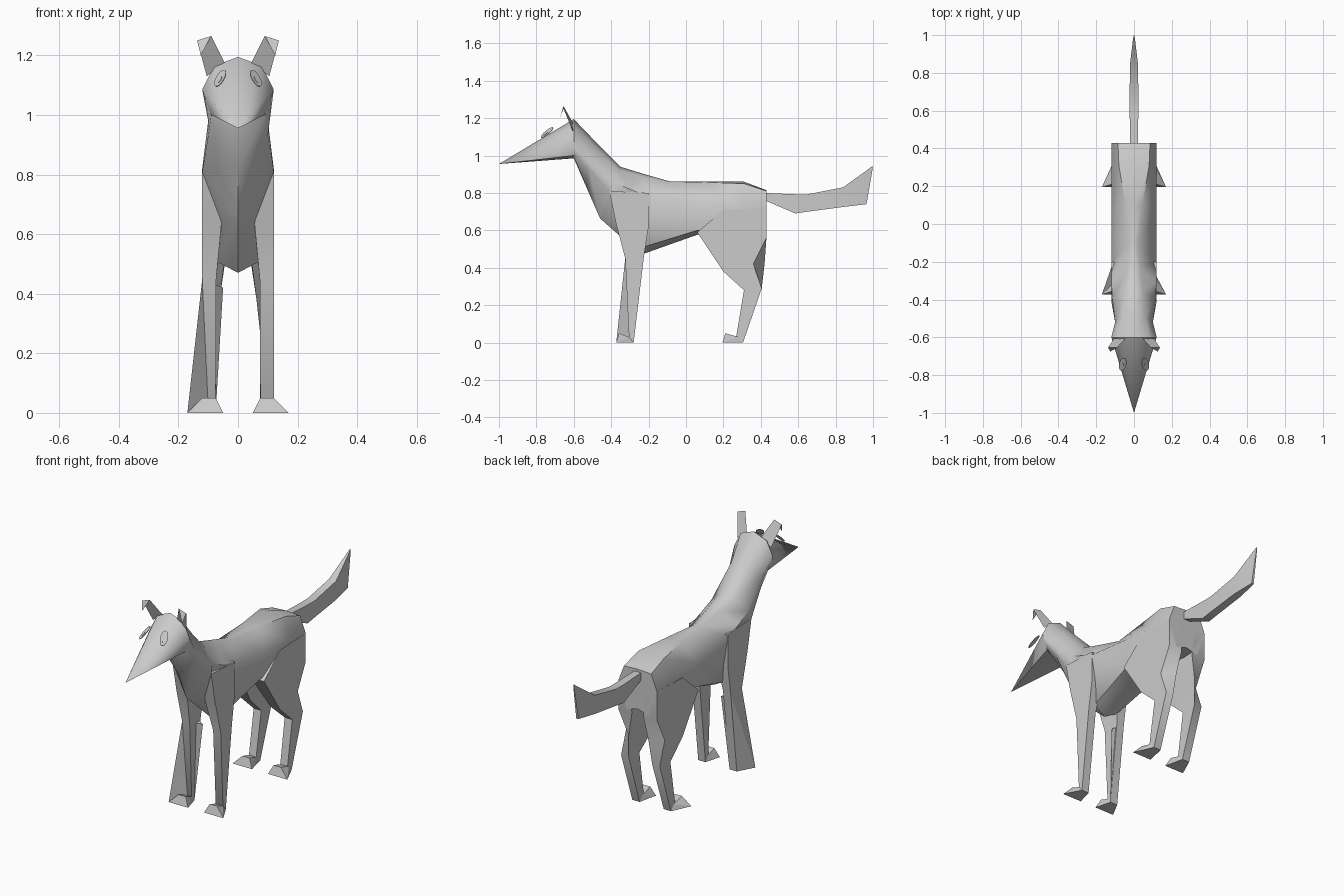
import bpy, bmesh, math
from mathutils import Vector

if "Cube" in bpy.data.objects:
    bpy.data.objects.remove(bpy.data.objects["Cube"])

grey = bpy.data.materials.new("grey coat")
grey.use_nodes = True
COAT = (0.6, 0.6, 0.6, 1)
grey.diffuse_color = COAT
grey.node_tree.nodes["Principled BSDF"].inputs["Base Color"].default_value = COAT


def finish(name, bm, mirror=True, angle=35):
    """Turn a bmesh into a named object, optionally mirrored across x."""
    bmesh.ops.recalc_face_normals(bm, faces=bm.faces)
    mesh = bpy.data.meshes.new(name)
    bm.to_mesh(mesh)
    bm.free()
    mesh.materials.append(grey)
    ob = bpy.data.objects.new(name, mesh)
    bpy.context.collection.objects.link(ob)
    bpy.ops.object.select_all(action='DESELECT')
    ob.select_set(True)
    bpy.context.view_layer.objects.active = ob
    bpy.ops.object.shade_smooth_by_angle(angle=math.radians(angle))
    if mirror:
        ob.modifiers.new("mirror", 'MIRROR').use_clip = True
    return ob


def loft(name, rings, mirror=True, angle=35):
    """Skin closed rings of equal point count and cap both ends."""
    bm = bmesh.new()
    loops = [[bm.verts.new(p) for p in ring] for ring in rings]
    n = len(loops[0])
    for a, b in zip(loops, loops[1:]):
        for i in range(n):
            j = (i + 1) % n
            bm.faces.new((a[i], a[j], b[j], b[i]))
    bm.faces.new(loops[0])
    bm.faces.new(loops[-1])
    return finish(name, bm, mirror, angle)


def both(half):
    """Full ring from a half ring running top centre to bottom centre."""
    return half + [(-x, y, z) for x, y, z in reversed(half[1:-1])]


def hull(name, points, mirror=True):
    bm = bmesh.new()
    for p in points:
        bm.verts.new(p)
    bmesh.ops.convex_hull(bm, input=bm.verts)
    return finish(name, bm, mirror, 20)


# Neck, chest, trunk and rump
skull = [(0, -.6, 1.195), (.08, -.6, 1.165), (.12, -.6, 1.085), (.09, -.6, 1.0), (0, -.6, .985)]
trunk = [
    skull,
    [(0, -.48, 1.07), (.06, -.49, 1.05), (.1, -.52, .98), (.1, -.52, .93), (0, -.53, .825)],
    [(0, -.35, .94), (.05, -.36, .92), (.115, -.39, .86), (.12, -.41, .81), (0, -.46, .665)],
    [(0, -.22, .9), (.035, -.24, .89), (.12, -.3, .82), (.055, -.38, .64), (0, -.455, .66)],
    [(0, -.08, .86), (.02, -.1, .857), (.12, -.2, .78), (.075, -.23, .51), (0, -.24, .47)],
    [(0, .1, .86), (.045, .1, .857), (.12, .08, .75), (.1, .06, .6), (0, .07, .58)],
    [(0, .31, .86), (.08, .31, .85), (.12, .28, .73), (.11, .3, .58), (0, .3, .58)],
    [(0, .43, .815), (.085, .43, .81), (.12, .43, .72), (.07, .43, .57), (0, .43, .59)],
]
loft("body", [both(r) for r in trunk], mirror=False, angle=55)

# Pointed head
bm = bmesh.new()
nose = bm.verts.new((0, -1, .955))
rim = [bm.verts.new(p) for p in both(skull)]
for i, v in enumerate(rim):
    bm.faces.new((nose, v, rim[(i + 1) % len(rim)]))
bm.faces.new(rim)
finish("head", bm, mirror=False, angle=60)

# Ears with folded tips
bm = bmesh.new()
base_in, base_out, top_in, top_out, tip = [bm.verts.new(p) for p in (
    (.045, -.605, 1.175), (.105, -.605, 1.13), (.09, -.655, 1.265),
    (.137, -.655, 1.25), (.125, -.675, 1.2))]
bm.faces.new((base_in, base_out, top_out, top_in))
bm.faces.new((top_in, top_out, tip))
finish("ears", bm, angle=10)


# Eyes: thin oval plates standing off the head
long_axis = Vector((-.022, .065, .057)).normalized()
short_axis = Vector((.017, .01, -.005)).normalized()
outward = short_axis.cross(long_axis)
if outward.z < 0:
    outward.negate()


def oval(name, centre, length, width, thick):
    rings = []
    for lift in (0, thick):
        rings.append([centre + outward * lift
                      + long_axis * length * math.cos(t * math.tau / 16)
                      + short_axis * width * math.sin(t * math.tau / 16) for t in range(16)])
    loft(name, rings)


eye = Vector((.059, -.742, 1.122))
oval("eyes", eye, .043, .02, .003)
oval("pupils", eye - long_axis * .008 + outward * .003, .017, .009, .002)


# Legs: each ring is front y, front z, back y, back z, inner x, outer x, outer back recess
def leg(name, sections):
    loft(name, [[(xi, yf, zf), (xo, yf, zf), (xo, yb - cut, zb), (xi, yb, zb)]
                for yf, zf, yb, zb, xi, xo, cut in sections], angle=50)


leg("front_legs", [
    (-.41, .81, -.2, .8, .1, .12, 0),
    (-.375, .64, -.2, .62, .055, .12, 0),
    (-.325, .45, -.225, .46, .073, .12, 0),
    (-.305, .03, -.28, 0, .075, .12, 0)])
leg("hind_legs", [
    (.2, .71, .43, .72, .06, .12, 0),
    (.06, .59, .43, .56, .035, .12, 0),
    (.2, .38, .42, .42, .062, .12, .06),
    (.31, .28, .405, .29, .073, .12, 0),
    (.268, .03, .305, 0, .075, .12, 0)])

# Splayed wedge feet
for name, toe, heel in (("front_feet", -.373, -.28), ("hind_feet", .195, .305)):
    hull(name, [(.05, toe, 0), (.17, toe, 0), (.075, heel, 0), (.12, heel, 0),
                (.075, toe + .015, .05), (.12, toe + .015, .05),
                (.075, heel - .025, .03), (.12, heel - .025, .03)])

# Flare on the right front leg, running from an inner spur to the outer toe
hull("right_leg_flare", [(-.12, -.325, .45), (-.12, -.23, .45), (-.05, -.24, .42),
                         (-.17, -.373, 0), (-.12, -.28, 0), (-.075, -.28, 0)], mirror=False)

# Flat raised tail: y, top z, bottom z, half width
tail = [(.41, .8, .765, .02), (.585, .793, .69, .023), (.65, .793, .7, .023),
        (.84, .83, .725, .022), (.965, .92, .74, .007), (.998, .945, .93, .002)]
loft("tail", [[(-w, y, t), (w, y, t), (w, y, b), (-w, y, b)] for y, t, b, w in tail], mirror=False)
